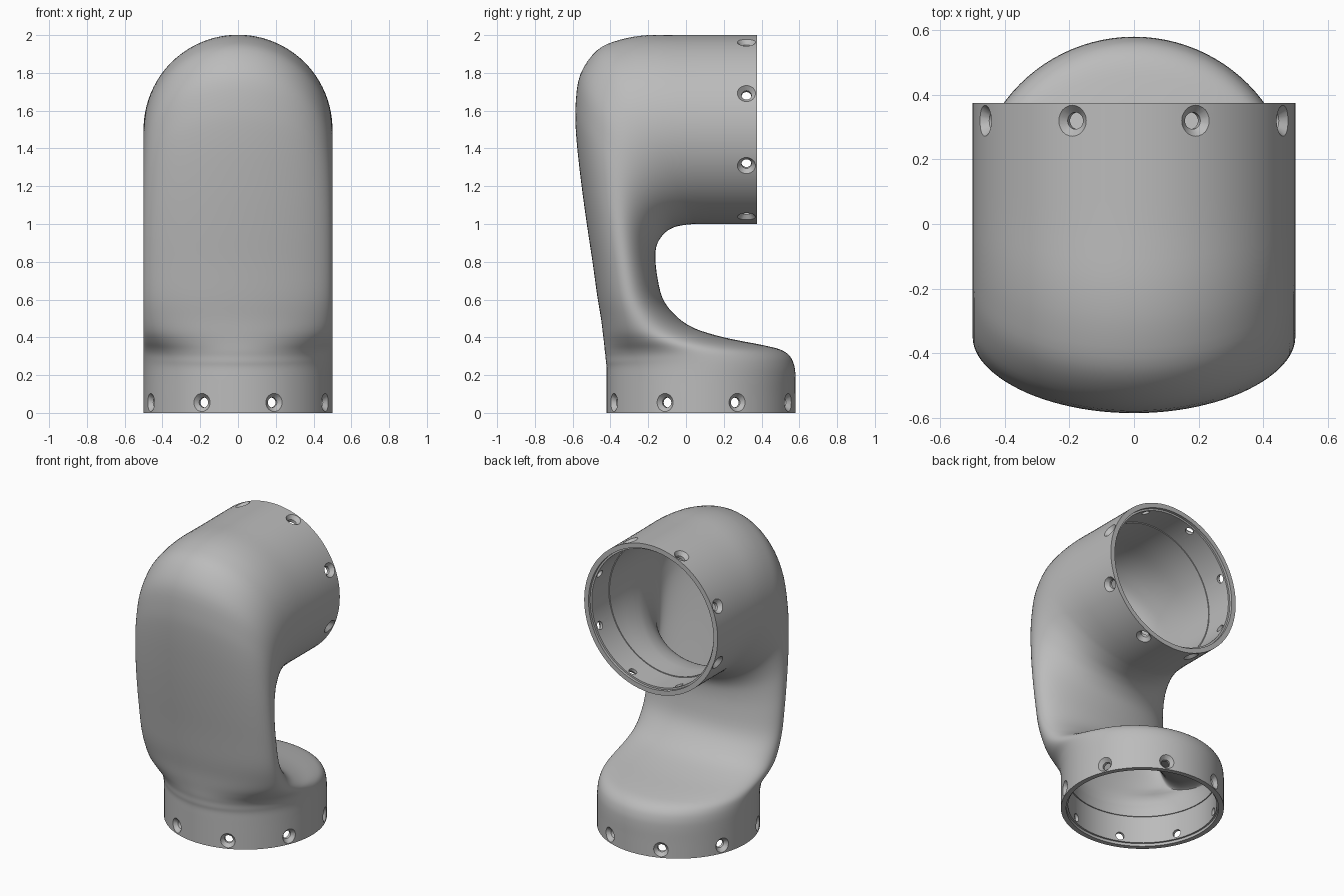
import bpy, bmesh
from math import sin, cos, pi, radians
from mathutils import Vector, Matrix

cube = bpy.data.objects.get("Cube")
if cube:
    bpy.data.objects.remove(cube, do_unlink=True)

SIDES = 96
WALL = 0.05
RADIUS = 0.5

grey = bpy.data.materials.new("mid_grey")
grey.use_nodes = True
colour = (0.5, 0.5, 0.5, 1)
grey.diffuse_color = colour
grey.node_tree.nodes["Principled BSDF"].inputs["Base Color"].default_value = colour


def skin(bm, rings, caps):
    """Bridge rings of points with quads, optionally closing both ends."""
    loops = [[bm.verts.new(p) for p in ring] for ring in rings]
    for low, high in zip(loops, loops[1:]):
        n = len(low)
        for i in range(n):
            j = (i + 1) % n
            bm.faces.new((low[i], low[j], high[j], high[i]))
    if caps:
        bm.faces.new(loops[0][::-1])
        bm.faces.new(loops[-1])


def lathe(bm, profile, matrix, sides):
    """Closed turned solid from (radius, depth) pairs."""
    rings = [[matrix @ Vector((r * cos(2 * pi * i / sides), r * sin(2 * pi * i / sides), d))
              for i in range(sides)] for r, d in profile]
    skin(bm, rings, True)


def make_object(name, bm):
    mesh = bpy.data.meshes.new(name)
    bm.to_mesh(mesh)
    bm.free()
    mesh.materials.append(grey)
    obj = bpy.data.objects.new(name, mesh)
    bpy.context.collection.objects.link(obj)
    return obj


def spline(a, b, c, d, t):
    return 0.5 * (2 * b + (c - a) * t + (2 * a - 5 * b + 4 * c - d) * t * t
                  + (3 * b - a - 3 * c + d) * t ** 3)


# Elbow sections: outer y, z and inner y, z, from the foot to the top port
sections = [Vector(s) for s in (
    (-.42, 0, .58, 0), (-.42, .1, .58, .1), (-.42, .19, .58, .19),
    (-.42, .24, .573, .25), (-.424, .27, .55, .30), (-.426, .30, .50, .335),
    (-.43, .33, .40, .36), (-.434, .37, .2, .40), (-.44, .42, .04, .45),
    (-.45, .5, -.06, .52), (-.47, .62, -.125, .61), (-.495, .8, -.155, .74),
    (-.525, 1, -.162, .84), (-.555, 1.22, -.15, .9), (-.58, 1.45, -.115, .95),
    (-.585, 1.62, -.07, .98), (-.56, 1.79, -.02, .993), (-.47, 1.92, .03, .999),
    (-.35, 1.975, .07, 1), (-.2, 2, .12, 1), (0, 2, .18, 1),
    (.27, 2, .27, 1), (.375, 2, .375, 1))]

path = []
last = len(sections) - 1
for k in range(last):
    near = [sections[min(max(k + o, 0), last)] for o in (-1, 0, 1, 2)]
    path += [spline(*near, s / 4) for s in range(4)]
path.append(sections[-1])

rings = []
for oy, oz, iy, iz in path:
    outer, inner = Vector((0, oy, oz)), Vector((0, iy, iz))
    centre, half = (outer + inner) / 2, (inner - outer) / 2
    rings.append([centre + Vector((RADIUS * cos(a), 0, 0)) + half * sin(a)
                  for a in (2 * pi * i / SIDES for i in range(SIDES))])

bm = bmesh.new()
skin(bm, rings, False)
body = make_object("hollow_elbow_link", bm)
shell = body.modifiers.new("wall", 'SOLIDIFY')
shell.thickness = WALL
shell.offset = -1
shell.use_even_offset = True

# Port frames: local z points into the body
ports = [Matrix.Translation((0, 0.08, 0)),
         Matrix.Translation((0, 0.375, 1.5)) @ Matrix.Rotation(radians(90), 4, 'X')]

# Stepped bores and countersunk screw holes
bores, holes = bmesh.new(), bmesh.new()
for port in ports:
    lathe(bores, [(.468, -.05), (.468, .018), (.456, .018), (.456, .2)], port, SIDES)
    for k in range(8):
        frame = (port @ Matrix.Translation((0, 0, 0.055))
                 @ Matrix.Rotation(radians(22.5 + 45 * k), 4, 'Z')
                 @ Matrix.Rotation(radians(90), 4, 'Y'))
        lathe(holes, [(.026, .4), (.026, .475), (.05, .502), (.05, .56)], frame, 24)

cutters = [make_object("port_bore_cutter", bores), make_object("screw_hole_cutter", holes)]
for cutter in cutters:
    cutter.hide_render = True
    cut = body.modifiers.new(cutter.name, 'BOOLEAN')
    cut.operation = 'DIFFERENCE'
    cut.solver = 'EXACT'
    cut.object = cutter

# Bake the cuts and drop the helpers
bpy.context.view_layer.update()
graph = bpy.context.evaluated_depsgraph_get()
baked = bpy.data.meshes.new_from_object(body.evaluated_get(graph))
body.modifiers.clear()
body.data = baked
for cutter in cutters:
    bpy.data.objects.remove(cutter, do_unlink=True)

# A single material on every face
baked.materials.clear()
baked.materials.append(grey)
for face in baked.polygons:
    face.material_index = 0

bpy.ops.object.select_all(action='DESELECT')
body.select_set(True)
bpy.context.view_layer.objects.active = body
bpy.ops.object.shade_smooth_by_angle(angle=radians(30))
